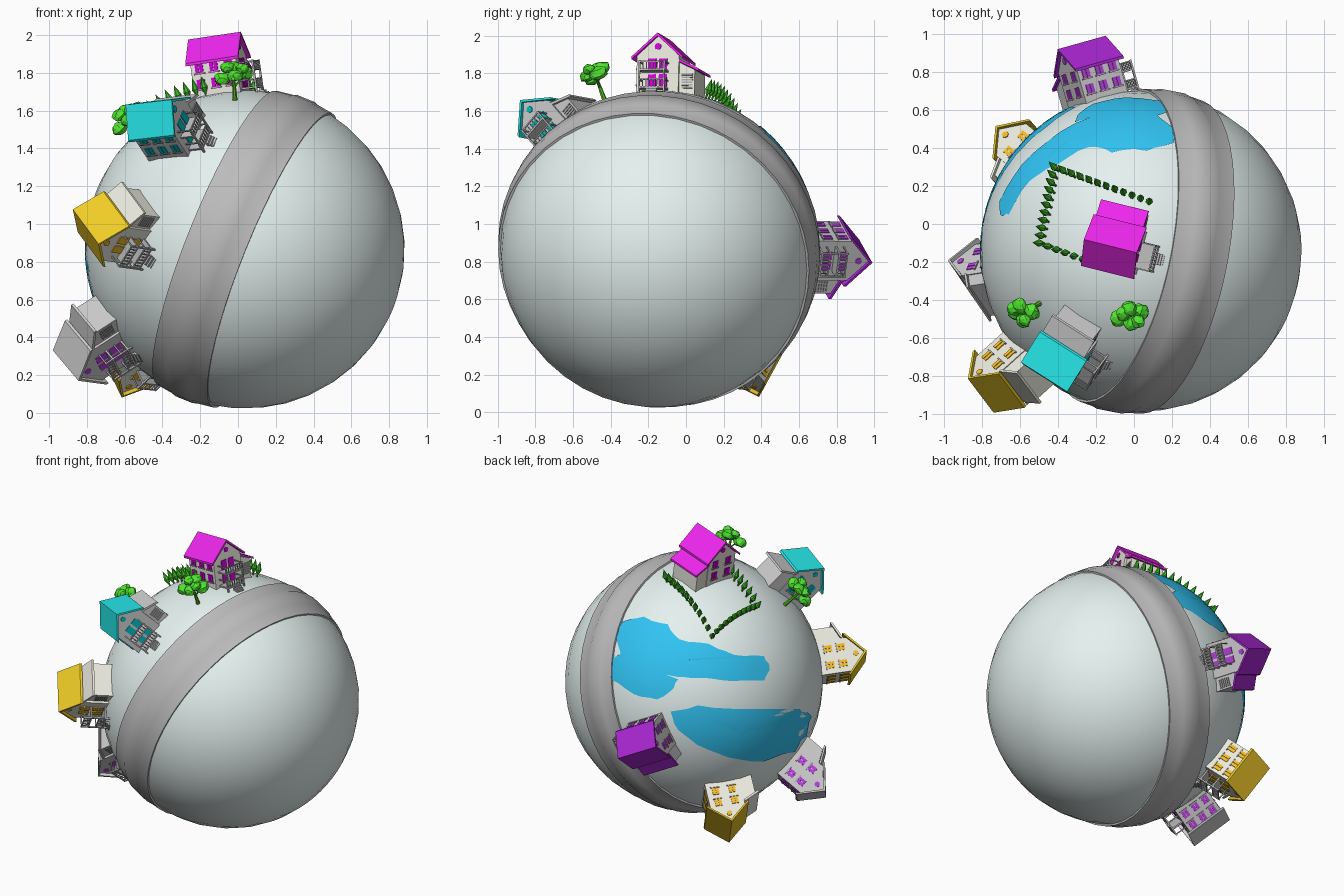
import bpy, bmesh, math, random
from mathutils import Vector, Matrix

if "Cube" in bpy.data.objects:
    bpy.data.objects.remove(bpy.data.objects["Cube"])

random.seed(4)
C = Vector((0.037, -0.143, 0.867))      # planet centre
R = 0.845
mats = {}


def material(col):
    if col is None:
        return None
    if col not in mats:
        mats[col] = bpy.data.materials.new("colour_%d" % len(mats))
        mats[col].diffuse_color = (*col, 1)
    return mats[col]


def finish(bm, name, col=None, smooth=None):
    bmesh.ops.recalc_face_normals(bm, faces=bm.faces)
    me = bpy.data.meshes.new(name)
    bm.to_mesh(me)
    bm.free()
    ob = bpy.data.objects.new(name, me)
    bpy.context.collection.objects.link(ob)
    if col:
        me.materials.append(material(col))
    if smooth:
        bpy.ops.object.select_all(action='DESELECT')
        ob.select_set(True)
        bpy.context.view_layer.objects.active = ob
        bpy.ops.object.shade_smooth_by_angle(angle=math.radians(smooth))
    return ob


def frame(up, u, height=R):
    """Matrix standing on the planet: z outward, x along u."""
    w = Vector(up).normalized()
    u = Vector(u)
    u = (u - w * u.dot(w)).normalized()
    m = Matrix((u, w.cross(u), w)).transposed().to_4x4()
    m.translation = C + w * height
    return m


# planet and ring road, both around the same tilted axis
axis = Vector((1, -0.2, -0.405)).normalized()
tilt = frame(axis, (0, 1, 0), 0)
bm = bmesh.new()
bmesh.ops.create_uvsphere(bm, u_segments=40, v_segments=20, radius=R, matrix=tilt)
finish(bm, "planet", (0.78, 0.88, 0.87), 40)

bm = bmesh.new()
section = [(-0.155, 0.79), (-0.16, 0.84), (-0.065, 0.853), (-0.05, 0.86),
           (0.05, 0.86), (0.065, 0.853), (0.16, 0.84), (0.155, 0.79)]
N = 48
rings = [[bm.verts.new(tilt @ Vector((r * math.cos(2 * math.pi * i / N), r * math.sin(2 * math.pi * i / N), a)))
          for a, r in section] for i in range(N)]
for i in range(N):
    p, q = rings[i], rings[(i + 1) % N]
    for k in range(len(section)):
        j = (k + 1) % len(section)
        bm.faces.new((p[k], p[j], q[j], q[k]))
finish(bm, "ring_road", (0.5, 0.5, 0.5), 30)

# lakes: outlines drawn on a view disc, then wrapped onto the planet
vr, vu, vc = Vector((-.84, -.545, 0)), Vector((.223, -.344, .91)), Vector((-.496, .764, .41))


def lake(name, pts, centre):
    bm = bmesh.new()
    edge = []
    for a, b in zip(pts, pts[1:] + pts[:1]):
        for t in (0, 1 / 3, 2 / 3):
            edge.append((a[0] + (b[0] - a[0]) * t + random.uniform(-1, 1),
                         a[1] + (b[1] - a[1]) * t + random.uniform(-1, 1)))

    def wrap(x, y):
        x, y = (x - 692) / 130, (683 - y) / 130
        d = vr * x + vu * y + vc * math.sqrt(max(0.01, 1 - x * x - y * y))
        return bm.verts.new(C + d.normalized() * (R + 0.003))
    mid = wrap(*centre)
    steps = 6
    loops = [[wrap(centre[0] + (x - centre[0]) * s / steps, centre[1] + (y - centre[1]) * s / steps)
              for x, y in edge] for s in range(1, steps + 1)]
    n = len(edge)
    for i in range(n):
        j = (i + 1) % n
        bm.faces.new((mid, loops[0][i], loops[0][j]))
        for a, b in zip(loops, loops[1:]):
            bm.faces.new((a[i], b[i], b[j], a[j]))
    finish(bm, name, (0.03, 0.55, 0.9), 40)


lake("long_lake", [(617, 640), (622, 622), (645, 618), (668, 625), (680, 640), (710, 644), (735, 654), (765, 655),
                   (772, 668), (765, 680), (735, 680), (700, 678), (680, 677), (650, 670), (622, 656)], (685, 660))
lake("small_lake", [(610, 660), (625, 655), (650, 668), (680, 680), (675, 690), (660, 700), (635, 695), (613, 680)],
     (642, 680))
lake("wide_lake", [(672, 712), (700, 706), (750, 708), (800, 708), (811, 715), (806, 735), (795, 751), (765, 762),
                   (730, 758), (700, 745), (680, 730)], (745, 732))


# houses: everything is a (v, w) profile extruded along u
def prism(bm, m, pts, u0, u1):
    a = [bm.verts.new(m @ Vector((u0, v, w))) for v, w in pts]
    b = [bm.verts.new(m @ Vector((u1, v, w))) for v, w in pts]
    bm.faces.new(a)
    bm.faces.new(b[::-1])
    for i in range(len(a)):
        j = (i + 1) % len(a)
        bm.faces.new((a[i], a[j], b[j], b[i]))


def box(bm, m, u0, u1, v0, v1, w0, w1):
    prism(bm, m, [(v0, w0), (v1, w0), (v1, w1), (v0, w1)], u0, u1)


def house(name, up, u, roof, wing_roof, glass, wall):
    m = frame(up, u)
    bm = bmesh.new()        # main block and lower side wing
    prism(bm, m, [(-.115, -.04), (.115, -.04), (.115, .175), (0, .28), (-.115, .175)], -.125, .125)
    prism(bm, m, [(.115, -.04), (.2, -.04), (.2, .1), (.115, .14)], -.12, .11)
    finish(bm, name + "_walls", wall)

    bm = bmesh.new()        # gable roof
    prism(bm, m, [(-.14, .155), (0, .28), (.14, .155), (.14, .17), (0, .297), (-.14, .17)], -.145, .145)
    finish(bm, name + "_roof", roof)
    bm = bmesh.new()
    prism(bm, m, [(.115, .143), (.225, .09), (.225, .104), (.115, .158)], -.135, .125)
    finish(bm, name + "_wing_roof", wing_roof)

    bm = bmesh.new()        # windows, doors and the round gable window
    frames = bmesh.new()
    for w in (.025, .11):
        for c in (-.08, 0, .08):
            for s in (-.012, .012):
                box(bm, m, c + s - .01, c + s + .01, -.12, -.11, w, w + .05)
            box(frames, m, c - .03, c + .03, -.123, -.11, w - .008, w)
        for c in (-.055, .055):
            for s in (-.012, .012):
                box(bm, m, -.13, -.12, c + s - .01, c + s + .01, w, w + .05)
            box(frames, m, -.133, -.12, c - .03, c + .03, w - .008, w)
        for c in (-.03, .03):
            box(bm, m, .12, .13, c - .022, c + .022, w - .02, w + .05)
    prism(bm, m, [(.018 * math.cos(k * math.pi / 4), .225 + .018 * math.sin(k * math.pi / 4)) for k in range(8)],
          -.13, .13)
    finish(bm, name + "_windows", glass)
    for k in range(6):      # slatted door and sills
        box(frames, m, .105, .116, .13, .19, k * .014, k * .014 + .008)
    finish(frames, name + "_sills_and_slats", (.4, .4, .4))

    bm = bmesh.new()        # two-level porch with posts and railings
    for w in (-.01, .085):
        box(bm, m, .12, .21, -.085, .06, w, w + .01)
        box(bm, m, .203, .21, -.085, .06, w + .045, w + .052)
        for v in (-.085, .053):
            box(bm, m, .12, .21, v, v + .007, w + .045, w + .052)
        for k in range(8):
            v = -.083 + k * .0195
            box(bm, m, .204, .209, v, v + .005, w, w + .05)
    for v in (-.085, .051):
        box(bm, m, .2, .21, v, v + .009, -.05, .14)
    for k in range(3):
        box(bm, m, .21 + k * .012, .222 + k * .012, -.04, .02, -.05, -.012 - k * .012)
    finish(bm, name + "_porch", (.5, .5, .5))


grey, cream, white = (.55, .55, .55), (.82, .82, .74), (.76, .76, .78)
magenta, cyan, orange, purple = (.85, .02, .85), (.02, .8, .82), (.88, .62, .02), (.4, .02, .65)
amber = (.9, .5, .02)
house("magenta_house", (-.12, .02, .84), (.97, -.24, 0), magenta, magenta, (.65, 0, .7), cream)
house("cyan_house", (-.42, -.545, .64), (.81, -.58, .15), cyan, white, (0, .5, .55), (.6, .62, .63))
house("orange_house", (-.71, -.64, .1), (.55, -.5, -.62), orange, cream, amber, cream)
house("grey_house", (-.77, -.12, -.5), (.4, -.7, -.6), grey, white, (.5, .05, .75), white)
house("amber_house", (-.62, .52, -.585), (.3, -.34, -.63), (.75, .5, .02), cream, amber, cream)
house("purple_house", (-.27, .95, -.01), (.87, .2, -.42), purple, purple, (.45, .05, .7), white)


# broad trees: tapered trunk with clumped low-poly crown
def tree(name, up):
    m = frame(up, (1, 0, 0))
    bm = bmesh.new()
    bmesh.ops.create_cone(bm, cap_ends=True, segments=7, radius1=.014, radius2=.007, depth=.15,
                          matrix=m @ Matrix.Translation((0, 0, .065)))
    for s in (-1, 1):
        bmesh.ops.create_cone(bm, cap_ends=True, segments=5, radius1=.007, radius2=.004, depth=.09,
                              matrix=m @ Matrix.Translation((s * .028, 0, .1)) @ Matrix.Rotation(s * .75, 4, 'Y'))
    finish(bm, name + "_trunk", (.1, .5, .02))
    bm = bmesh.new()
    for x, y, z, r in [(-.06, -.02, .13, .045), (.06, .02, .14, .048), (0, .045, .165, .045),
                       (.01, -.045, .15, .04), (-.03, .02, .175, .038), (.05, -.02, .18, .035)]:
        new = bmesh.ops.create_icosphere(bm, subdivisions=2, radius=r)["verts"]
        for v in new:
            p = v.co * random.uniform(.85, 1.12)
            v.co = m @ Vector((p.x + x, p.y + y, p.z * .75 + z))
    finish(bm, name + "_crown", (.08, .8, .03))


tree("front_tree", (-.06, -.33, .9))
tree("left_tree", (-.64, -.33, .71))

# garden row of small pointed trees around the magenta house
corners = [(.08, .12), (-.42, .3), (-.5, -.1), (-.18, -.22)]
bm = bmesh.new()
for (a, b), n in zip(zip(corners, corners[1:]), (11, 10, 7)):
    for i in range(n + (n == 7)):
        x = (a[0] + (b[0] - a[0]) * i / n - C.x) * .95
        y = (a[1] + (b[1] - a[1]) * i / n - C.y) * .95
        m = frame((x, y, math.sqrt(R * R - x * x - y * y)), (1, 0, 0))
        for r1, r2, h, z in ((.006, .006, .03, .005), (.01, .02, .025, .03), (.02, 0, .06, .0725)):
            bmesh.ops.create_cone(bm, cap_ends=True, segments=7, radius1=r1, radius2=r2, depth=h,
                                  matrix=m @ Matrix.Translation((0, 0, z)))
finish(bm, "garden_trees", (.05, .5, .02))

for m in bpy.data.materials:
    if m.users and not m.is_grease_pencil:
        m.use_nodes = True
        m.node_tree.nodes["Principled BSDF"].inputs["Base Color"].default_value = m.diffuse_color
